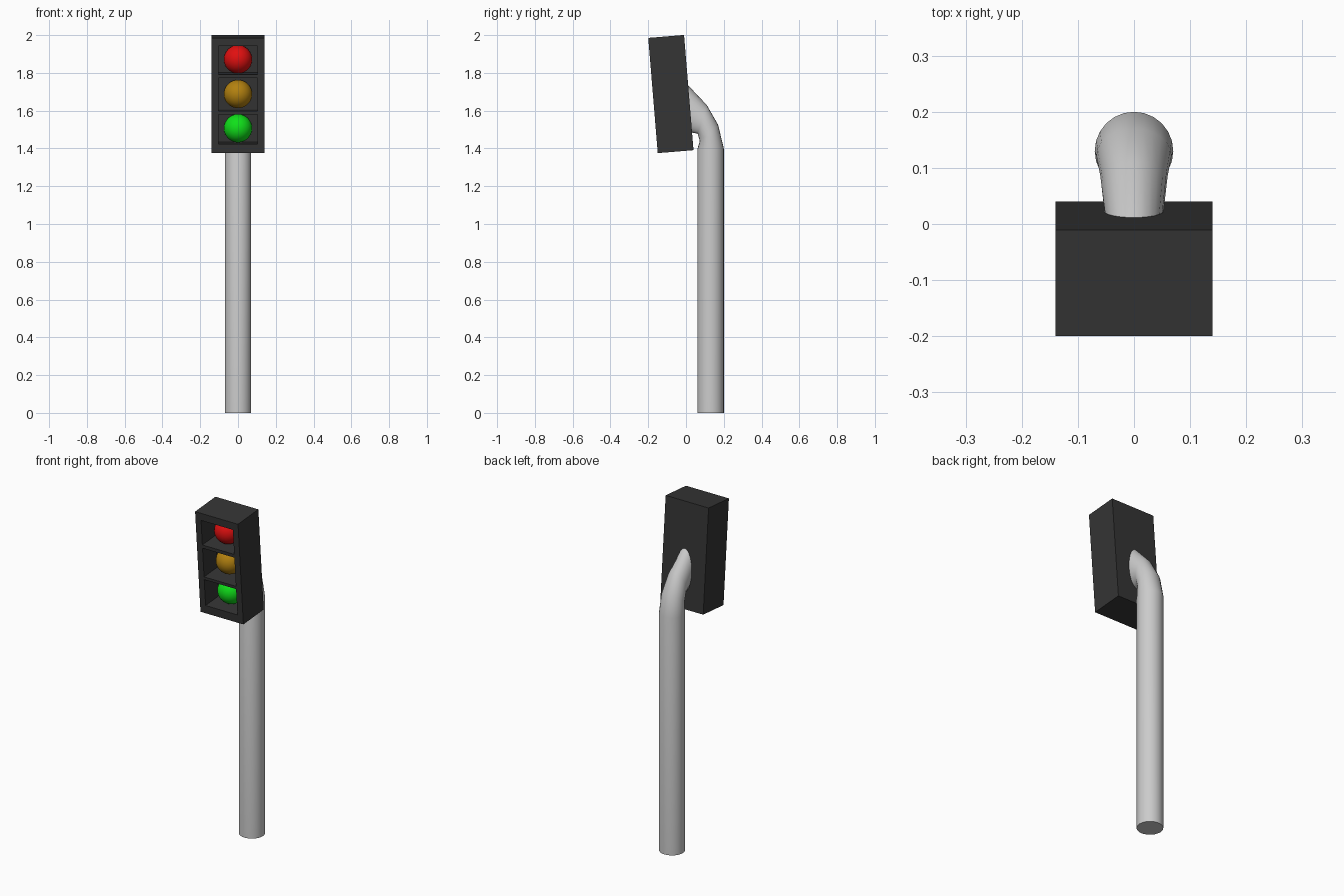
import bpy, bmesh, math
from mathutils import Matrix, Vector

if "Cube" in bpy.data.objects:
    bpy.data.objects.remove(bpy.data.objects["Cube"])

# Housing frame: leans forward about its centre
TILT = math.radians(4.7)
FRAME = Matrix.Translation((0, -0.08, 1.688)) @ Matrix.Rotation(TILT, 4, 'X')
W, D, H = 0.28, 0.19, 0.612


def material(name, rgb):
    m = bpy.data.materials.new(name)
    m.diffuse_color = (*rgb, 1)
    m.use_nodes = True
    m.node_tree.nodes["Principled BSDF"].inputs["Base Color"].default_value = m.diffuse_color
    return m


def finish(name, bm, mat=None, smooth=False):
    bmesh.ops.recalc_face_normals(bm, faces=bm.faces)
    me = bpy.data.meshes.new(name)
    bm.to_mesh(me)
    bm.free()
    ob = bpy.data.objects.new(name, me)
    bpy.context.collection.objects.link(ob)
    if mat:
        me.materials.append(mat)
    bpy.ops.object.select_all(action='DESELECT')
    ob.select_set(True)
    bpy.context.view_layer.objects.active = ob
    if smooth:
        bpy.ops.object.shade_smooth_by_angle(angle=math.radians(40))
    return ob


def box(name, lo, hi, mat=None):
    lo, hi = Vector(lo), Vector(hi)
    bm = bmesh.new()
    bmesh.ops.create_cube(bm, size=1, matrix=FRAME @ Matrix.Translation((lo + hi) / 2)
                          @ Matrix.Diagonal((*(hi - lo), 1)))
    return finish(name, bm, mat)


# Housing with three deep lamp recesses
dark = material("dark_housing", (0.035, 0.035, 0.035))
housing = box("housing", (-W / 2, -D / 2, -H / 2), (W / 2, D / 2, H / 2), dark)
for z0, z1 in ((0.112, 0.262), (-0.083, 0.092), (-0.258, -0.1)):
    cutter = box("recess_cutter", (-0.104, -0.2, z0), (0.104, 0.027, z1))
    cutter.hide_render = True
    mod = housing.modifiers.new("recess", 'BOOLEAN')
    mod.operation = 'DIFFERENCE'
    mod.solver = 'EXACT'
    mod.object = cutter
    bpy.context.view_layer.objects.active = housing
    bpy.ops.object.modifier_apply(modifier=mod.name)
    bpy.data.objects.remove(cutter)

# Lamps
for name, z, rgb in (("red_lamp", 0.184, (0.75, 0.005, 0.005)),
                     ("amber_lamp", 0.0, (0.45, 0.22, 0.005)),
                     ("green_lamp", -0.182, (0.005, 0.75, 0.01))):
    bm = bmesh.new()
    bmesh.ops.create_uvsphere(bm, u_segments=32, v_segments=16, radius=0.075,
                              matrix=FRAME @ Matrix.Translation((0, 0.003, z)))
    finish(name, bm, material(name, rgb), True)

# Pole bending into the back of the housing: outer (y, z), inner (y, z), half width
RINGS = (((0.2, 0), (0.06, 0), 0.07),
         ((0.2, 1.4), (0.06, 1.395), 0.07),
         ((0.17, 1.525), (0.073, 1.44), 0.067),
         ((0.11, 1.63), (0.062, 1.478), 0.06),
         ((-0.018, 1.765), (0.0, 1.49), 0.049))
SIDES = 24
bm = bmesh.new()
rings = []
for outer, inner, half in RINGS:
    a, b = Vector((0, *outer)), Vector((0, *inner))
    mid, rad = (a + b) / 2, (a - b) / 2
    rings.append([bm.verts.new(mid + rad * math.cos(t) + Vector((half * math.sin(t), 0, 0)))
                  for t in (2 * math.pi * i / SIDES for i in range(SIDES))])
for r, s in zip(rings, rings[1:]):
    for i in range(SIDES):
        j = (i + 1) % SIDES
        bm.faces.new((r[i], r[j], s[j], s[i]))
bm.faces.new(rings[0])
bm.faces.new(rings[-1])
finish("pole", bm, None, True)
